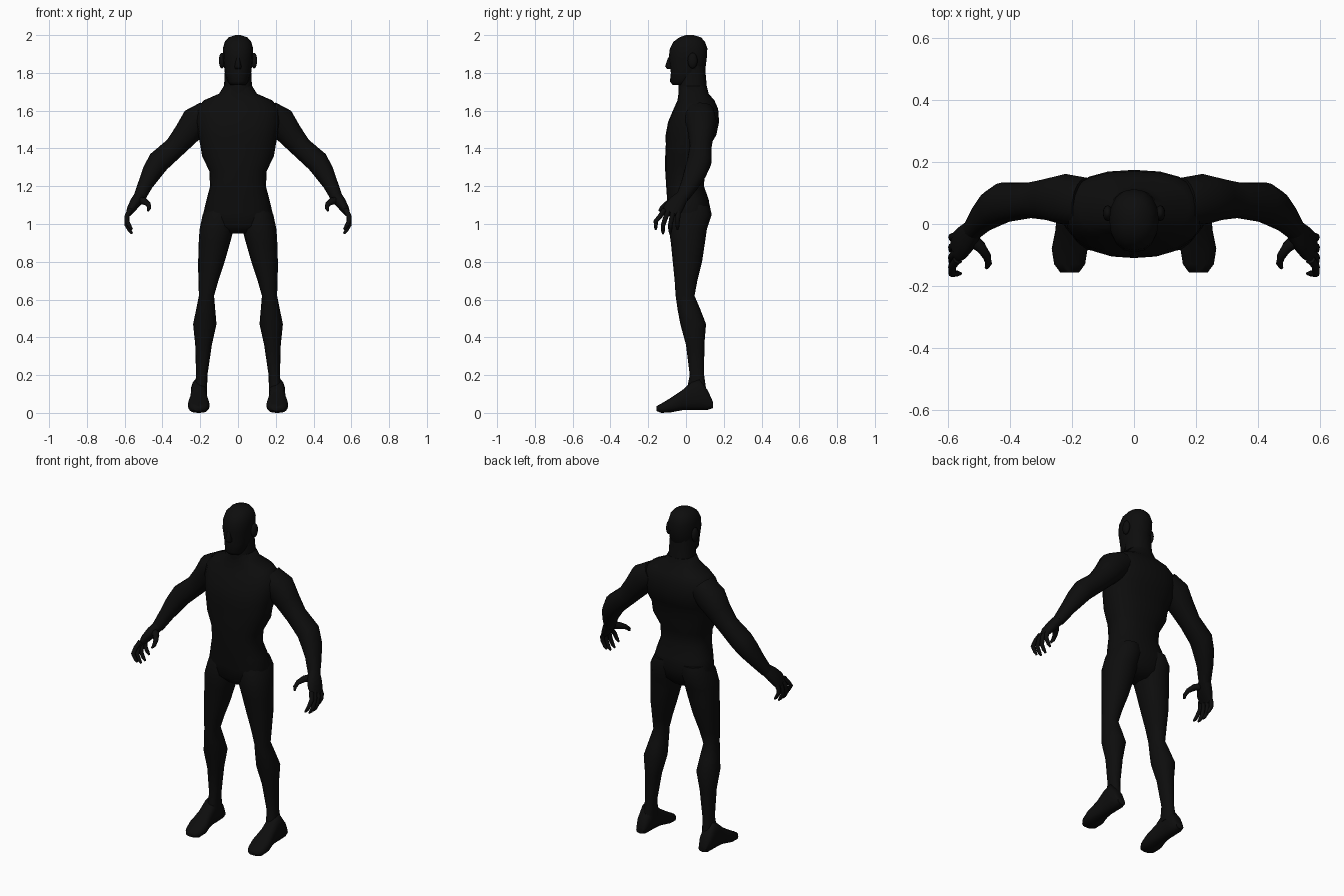
import bpy, bmesh
from math import cos, sin, pi
from mathutils import Vector

if "Cube" in bpy.data.objects:
    bpy.data.objects.remove(bpy.data.objects["Cube"], do_unlink=True)

black = bpy.data.materials.new("matte black")
black.use_nodes = True
black.diffuse_color = (.004, .004, .004, 1)
shader = black.node_tree.nodes["Principled BSDF"]
shader.inputs["Base Color"].default_value = black.diffuse_color
shader.inputs["Roughness"].default_value = .9


def finish(name, bm, mirror):
    """Turn a bmesh into a smooth, optionally mirrored object."""
    bmesh.ops.recalc_face_normals(bm, faces=bm.faces)
    mesh = bpy.data.meshes.new(name)
    bm.to_mesh(mesh)
    bm.free()
    mesh.materials.append(black)
    obj = bpy.data.objects.new(name, mesh)
    bpy.context.collection.objects.link(obj)
    if mirror:
        obj.modifiers.new("Mirror", 'MIRROR').use_mirror_merge = False
    bpy.ops.object.select_all(action='DESELECT')
    obj.select_set(True)
    bpy.context.view_layer.objects.active = obj
    bpy.ops.object.shade_smooth_by_angle(angle=pi / 3)


def loft(name, rings, sides=16, power=2.2, mirror=False):
    """Skin through rings of (centre, half-axis u, half-axis v)."""
    def bend(c):
        return abs(c) ** (2 / power) * (1 if c > 0 else -1)

    bm = bmesh.new()
    angles = [2 * pi * i / sides for i in range(sides)]
    loops = [[bm.verts.new(centre + u * bend(cos(a)) + v * bend(sin(a))) for a in angles]
             for centre, u, v in rings]
    for low, high in zip(loops, loops[1:]):
        for i in range(sides):
            j = (i + 1) % sides
            bm.faces.new((low[i], low[j], high[j], high[i]))
    bm.faces.new(loops[0])
    bm.faces.new(loops[-1])
    finish(name, bm, mirror)


def centred(height):
    return 0


def leg_axis(height):
    """The thigh slants outward quickly, the shin only slightly."""
    knee = .65
    slant = .16 if height > knee else .06
    return .165 + (knee - height) * slant


def upright(rows, axis=centred):
    """Rows of height, half width, front y, back y."""
    return [(Vector((axis(z), (front + back) / 2, z)),
             Vector((width, 0, 0)),
             Vector((0, (back - front) / 2, 0)))
            for z, width, front, back in rows]


def lengthwise(rows, axis):
    """Rows of y, half width, bottom z, top z."""
    return [(Vector((axis, y, (bottom + top) / 2)),
             Vector((width, 0, 0)),
             Vector((0, 0, (top - bottom) / 2)))
            for y, width, bottom, top in rows]


def along(rows):
    """Rows of point, in-plane radius, depth radius, square to the path."""
    points = [Vector(row[0]) for row in rows]
    before = points[:1] + points[:-1]
    after = points[1:] + points[-1:]
    rings = []
    for start, end, (point, across, deep) in zip(before, after, rows):
        tangent = (end - start).normalized()
        u = tangent.cross(Vector((0, 1, 0))).normalized()
        rings.append((Vector(point), u * across, tangent.cross(u) * deep))
    return rings


def tube(name, points, radii):
    """A round, mirrored digit that tapers along its path."""
    rows = [(point, radius, radius) for point, radius in zip(points, radii)]
    loft(name, along(rows), sides=8, power=2, mirror=True)


def ball(name, centre, size, mirror):
    bm = bmesh.new()
    bmesh.ops.create_uvsphere(bm, u_segments=12, v_segments=8, radius=1)
    for v in bm.verts:
        v.co = Vector(centre) + v.co * Vector(size)
    finish(name, bm, mirror)


# Torso from crotch to neck base
loft("torso", upright([
    (.95, .06, -.05, .07),
    (.99, .165, -.085, .105),
    (1.06, .183, -.09, .13),
    (1.13, .166, -.1, .12),
    (1.2, .148, -.105, .095),
    (1.28, .152, -.11, .1),
    (1.36, .19, -.11, .13),
    (1.42, .2, -.107, .13),
    (1.47, .21, -.108, .16),
    (1.54, .225, -.095, .175),
    (1.61, .22, -.065, .17),
    (1.655, .18, -.045, .15),
    (1.69, .1, -.04, .12),
    (1.73, .075, -.035, .11)]), sides=20, power=2.4)

# Neck and head
loft("neck", upright([
    (1.66, .085, -.04, .12),
    (1.73, .074, -.04, .11),
    (1.84, .068, -.03, .1)]))
loft("head", upright([
    (1.735, .04, -.07, .01),
    (1.755, .055, -.085, .05),
    (1.8, .07, -.08, .1),
    (1.88, .079, -.092, .11),
    (1.93, .08, -.085, .113),
    (1.965, .07, -.066, .1),
    (1.988, .05, -.035, .08),
    (2, .015, 0, .04)]))
loft("nose", upright([
    (1.82, .016, -.1, -.06),
    (1.835, .018, -.11, -.06),
    (1.88, .01, -.095, -.06)]), sides=8)
ball("ear", (.085, .035, 1.865), (.016, .026, .042), mirror=True)

# Legs and feet, mirrored
loft("leg", upright([
    (1.1, .07, -.06, .125),
    (1.05, .086, -.08, .136),
    (.97, .09, -.09, .11),
    (.9, .083, -.08, .1),
    (.8, .07, -.07, .085),
    (.7, .053, -.06, .06),
    (.62, .04, -.055, .045),
    (.55, .05, -.045, .075),
    (.47, .062, -.03, .106),
    (.36, .044, 0, .097),
    (.2, .03, .02, .096),
    (.1, .034, 0, .11)], leg_axis), mirror=True)
loft("foot", lengthwise([
    (.142, .025, .025, .06),
    (.115, .037, .016, .12),
    (.07, .042, .015, .18),
    (.03, .042, .015, .165),
    (-.02, .046, .014, .12),
    (-.08, .058, .003, .08),
    (-.13, .05, 0, .05),
    (-.157, .03, .01, .035)], axis=.208), power=2.6, mirror=True)

# Arms, mirrored
loft("arm", along([
    ((.16, .07, 1.585), .07, .08),
    ((.225, .08, 1.54), .082, .082),
    ((.275, .08, 1.475), .068, .068),
    ((.335, .077, 1.405), .057, .058),
    ((.42, .07, 1.33), .06, .065),
    ((.455, .05, 1.275), .053, .06),
    ((.49, .02, 1.21), .04, .048),
    ((.522, -.02, 1.14), .032, .034)]), mirror=True)

# Hands: palm, four curled fingers and a thumb
loft("palm", along([
    ((.518, -.015, 1.15), .03, .033),
    ((.542, -.045, 1.115), .03, .046),
    ((.565, -.07, 1.08), .023, .052),
    ((.578, -.08, 1.055), .014, .045)]), sides=12, mirror=True)
taper = (.014, .013, .012, .01, .005)
for i, label in enumerate(("little", "ring", "middle", "index")):
    spread = i / 3
    root = -.04 - .075 * spread
    tip = -.045 - .115 * spread
    drop = .97 - .025 * sin(pi * spread)
    tube(label + "_finger", [
        (.572, root, 1.075),
        (.588, (root + tip) / 2, 1.04),
        (.588, tip, drop + .045),
        (.572, tip, drop + .015),
        (.56, tip, drop)], taper)
tube("thumb", [
    (.53, -.045, 1.125),
    (.495, -.075, 1.12),
    (.475, -.105, 1.105),
    (.47, -.128, 1.085),
    (.477, -.142, 1.07)], (.022, .019, .014, .011, .006))
